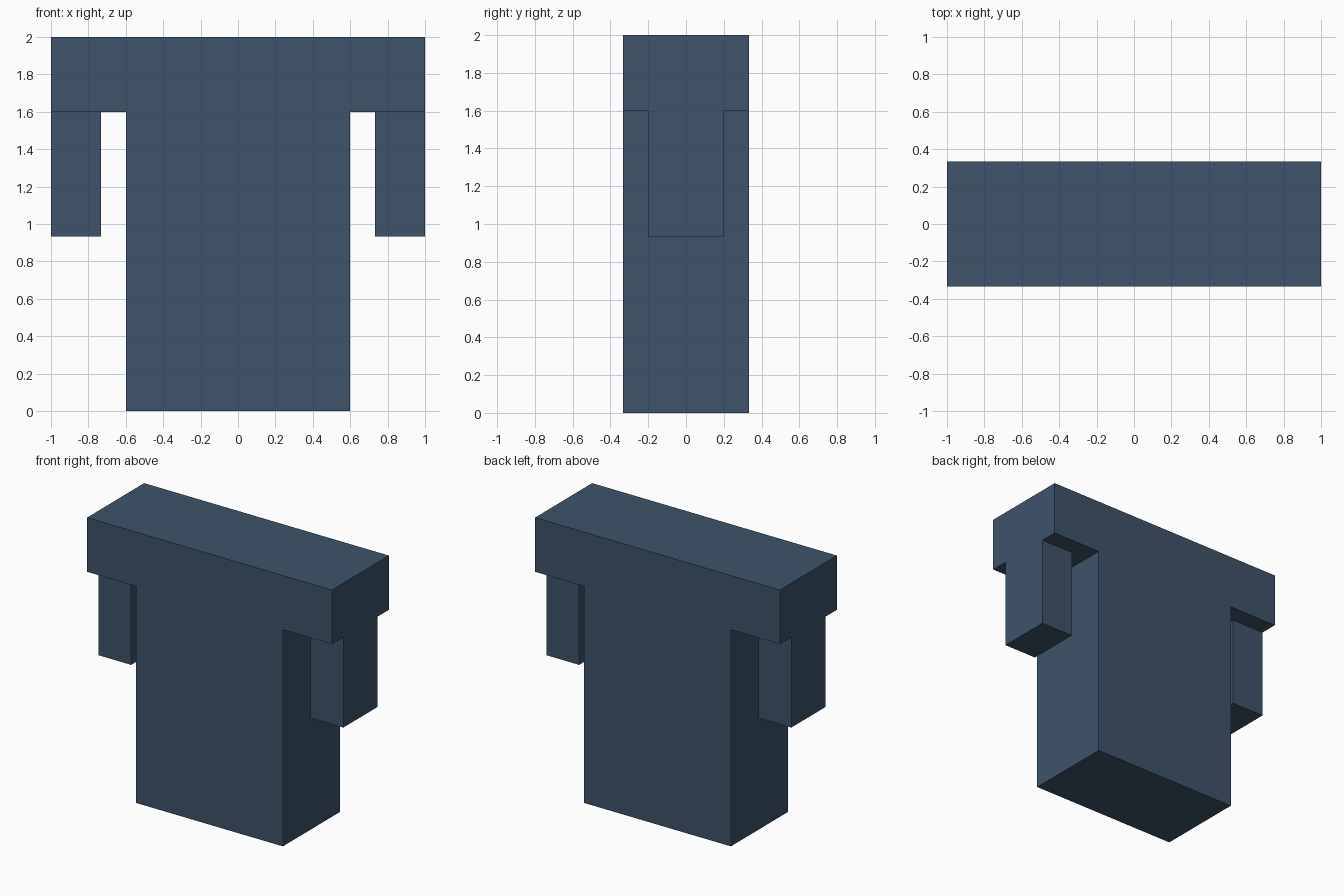
import bpy
import bmesh

cube = bpy.data.objects.get("Cube")
if cube:
    bpy.data.objects.remove(cube, do_unlink=True)

# Single slate blue colour
SLATE = (0.0467, 0.0865, 0.1413, 1.0)
slate = bpy.data.materials.new("slate_blue")
slate.use_nodes = True
slate.diffuse_color = SLATE
slate.node_tree.nodes["Principled BSDF"].inputs["Base Color"].default_value = SLATE


def extrude_profile(name, profile, half_depth):
    """Extrude an x-z outline symmetrically along y."""
    bm = bmesh.new()
    face = bm.faces.new([bm.verts.new((x, -half_depth, z)) for x, z in profile])
    result = bmesh.ops.extrude_face_region(bm, geom=[face], use_keep_orig=True)
    moved = [v for v in result["geom"] if isinstance(v, bmesh.types.BMVert)]
    bmesh.ops.translate(bm, verts=moved, vec=(0, 2 * half_depth, 0))
    bmesh.ops.recalc_face_normals(bm, faces=bm.faces)
    mesh = bpy.data.meshes.new(name)
    bm.to_mesh(mesh)
    bm.free()
    mesh.materials.append(slate)
    obj = bpy.data.objects.new(name, mesh)
    bpy.context.collection.objects.link(obj)
    return obj


SHOULDER_Z = 1.6

# T-shaped body: torso block with a wide shoulder bar
right_half = [(0.6, 0), (0.6, SHOULDER_Z), (1, SHOULDER_Z), (1, 2)]
left_half = [(-x, z) for x, z in reversed(right_half)]
extrude_profile("body", right_half + left_half, 0.333)

# Narrower arms hanging under the ends of the shoulder bar
for side, name in ((1, "left_arm"), (-1, "right_arm")):
    outline = [(0.733, 0.933), (1, 0.933), (1, SHOULDER_Z), (0.733, SHOULDER_Z)]
    extrude_profile(name, [(side * x, z) for x, z in outline], 0.2)
